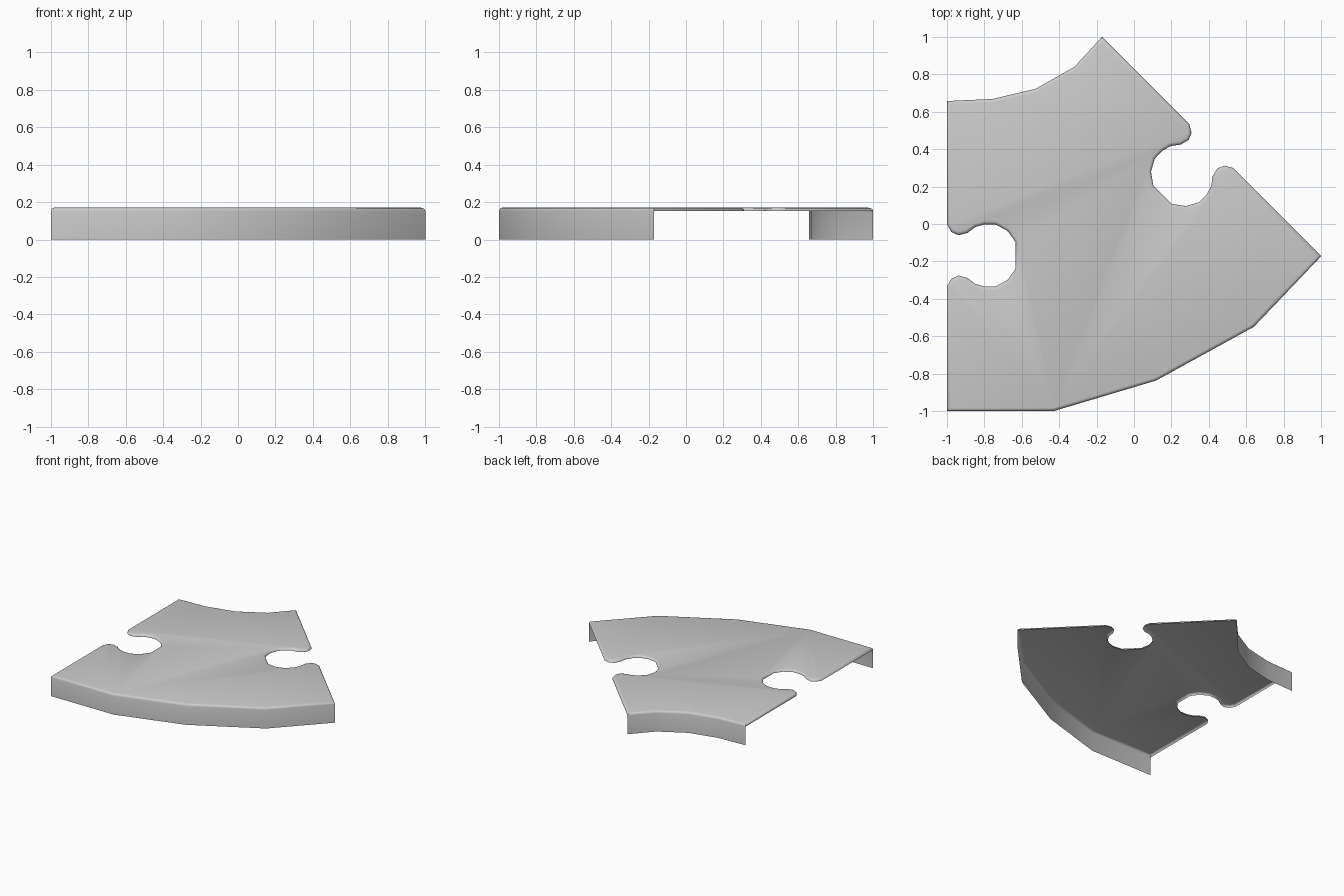
import bpy, bmesh, math
from mathutils import Vector

if "Cube" in bpy.data.objects:
    bpy.data.objects.remove(bpy.data.objects["Cube"])

C = Vector((-1.0, 1.83))          # centre of the curved plate
S = math.sqrt(0.5)
R_OUT, R_IN, R_MID = 2.83, 1.173, 1.998
LIP, RIM = 0.152, 0.018           # wall top and rounded rim size

# Half of the keyhole notch: (distance along the edge, depth into the plate)
HALF = [(.167, 0), (.125, .024), (.108, .062), (.12, .11), (.152, .152),
        (.166, .2), (.166, .26), (.131, .324), (.07, .368)]
NOTCH = HALF + [(-t, d) for t, d in reversed(HALF)]


def left(r, d):
    return Vector((C.x + d, C.y - r))


def right(r, d):
    return C + Vector((S * (r - d), -S * (r + d)))


# Outline, anticlockwise from the lower left corner
outer = [left(R_OUT, 0), Vector((-.43, -1)), Vector((.117, -.837)),
         Vector((.64, -.55)), right(R_OUT, 0)]
inner = [right(R_IN, 0), Vector((-.318, .84)), Vector((-.527, .722)),
         Vector((-.757, .668)), left(R_IN, 0)]
outline = (outer + [right(R_MID + t, d) for t, d in NOTCH]
           + inner + [left(R_MID - t, d) for t, d in NOTCH])


def inset(points, w):
    """Mitred inward offset of the closed outline."""
    result = []
    for i, p in enumerate(points):
        a = (p - points[i - 1]).normalized()
        b = (points[(i + 1) % len(points)] - p).normalized()
        na, nb = Vector((-a.y, a.x)), Vector((-b.y, b.x))
        result.append(p + (na + nb) * (w / (1 + na.dot(nb))))
    return result


bm = bmesh.new()
n = len(outline)

# Rounded rim rings and flat top
rings = []
for k in range(4):
    ang = math.radians(30 * k)
    pts = inset(outline, RIM * (1 - math.cos(ang)))
    z = LIP + RIM * math.sin(ang)
    rings.append([bm.verts.new((p.x, p.y, z)) for p in pts])
for lo, hi in zip(rings, rings[1:]):
    for i in range(n):
        j = (i + 1) % n
        bm.faces.new((lo[i], lo[j], hi[j], hi[i]))
bm.faces.new(rings[-1])

# Walls hang from the two curved edges only
for start in (0, len(outer) + len(NOTCH)):
    top = rings[0][start:start + 5]
    foot = [bm.verts.new((v.co.x, v.co.y, 0)) for v in top]
    for i in range(4):
        bm.faces.new((foot[i], foot[i + 1], top[i + 1], top[i]))

mesh = bpy.data.meshes.new("curved_plate")
bm.to_mesh(mesh)
bm.free()
plate = bpy.data.objects.new("curved_plate", mesh)
bpy.context.collection.objects.link(plate)

# Smooth shading with sharp corners
bpy.context.view_layer.objects.active = plate
plate.select_set(True)
bpy.ops.object.shade_smooth_by_angle(angle=math.radians(50))
